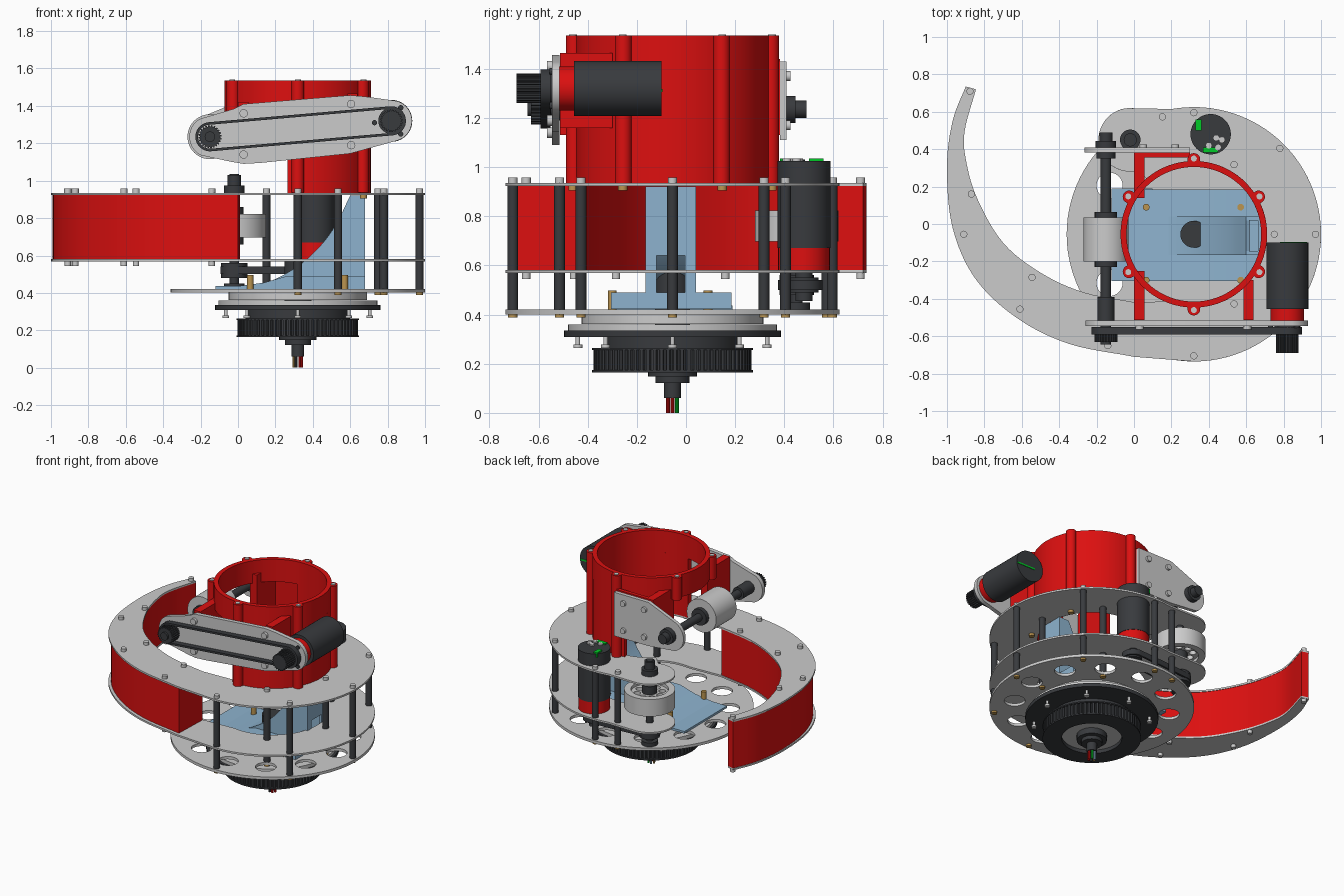
import bpy, bmesh
from math import sin, cos, radians, pi
from mathutils import Matrix, Vector

if "Cube" in bpy.data.objects:
    bpy.data.objects.remove(bpy.data.objects["Cube"])

CX, CY = 0.32, -0.055          # turret axis
C = (CX, CY)

def material(name, rgb):
    m = bpy.data.materials.new(name)
    m.diffuse_color = (*rgb, 1)
    m.use_nodes = True
    m.node_tree.nodes["Principled BSDF"].inputs["Base Color"].default_value = m.diffuse_color
    return m

RED = material("red", (0.72, 0.005, 0.005))
DARK = material("charcoal", (0.04, 0.043, 0.048))
BLUE = material("pale_blue", (0.27, 0.45, 0.62))
GREEN = material("green", (0.0, 0.6, 0.02))
BRASS = material("brass", (0.5, 0.3, 0.08))

def finish(name, bm, mat):
    me = bpy.data.meshes.new(name)
    bmesh.ops.recalc_face_normals(bm, faces=bm.faces)
    bm.to_mesh(me)
    bm.free()
    if mat:
        me.materials.append(mat)
    ob = bpy.data.objects.new(name, me)
    bpy.context.collection.objects.link(ob)
    return ob

def plate(name, loops, mid, t, mat=None, upright=False):
    """Extruded flat outline; inner loops become holes. Upright plates lie in xz."""
    cu = bpy.data.curves.new(name, 'CURVE')
    cu.dimensions, cu.fill_mode, cu.extrude = '2D', 'BOTH', t / 2
    for pts in loops:
        s = cu.splines.new('POLY')
        s.points.add(len(pts) - 1)
        for p, co in zip(s.points, pts):
            p.co = (co[0], co[1], 0, 1)
        s.use_cyclic_u = True
    tmp = bpy.data.objects.new("tmp", cu)
    bpy.context.collection.objects.link(tmp)
    dg = bpy.context.evaluated_depsgraph_get()
    src = bpy.data.meshes.new_from_object(tmp.evaluated_get(dg))
    bm = bmesh.new()
    bm.from_mesh(src)
    bpy.data.objects.remove(tmp)
    bpy.data.meshes.remove(src)
    bmesh.ops.remove_doubles(bm, verts=bm.verts, dist=1e-5)
    mx = (Matrix.Translation((0, mid, 0)) @ Matrix.Rotation(pi / 2, 4, 'X')
          if upright else Matrix.Translation((0, 0, mid)))
    bm.transform(mx)
    return finish(name, bm, mat)

def cyls(name, rods, mat=None, seg=28):
    """rods: (start, end, radius) cylinders in one object."""
    bm = bmesh.new()
    for p, q, r in rods:
        p, q = Vector(p), Vector(q)
        mx = Matrix.Translation((p + q) / 2) @ (q - p).to_track_quat('Z', 'Y').to_matrix().to_4x4()
        bmesh.ops.create_cone(bm, cap_ends=True, segments=seg, radius1=r, radius2=r,
                              depth=(q - p).length, matrix=mx)
    return finish(name, bm, mat)

def posts(name, spots, z0, z1, r, mat=None, seg=20):
    return cyls(name, [((x, y, z0), (x, y, z1), r) for x, y in spots], mat, seg)

def ypost(name, spots, y0, y1, r, mat=None, seg=28):
    return cyls(name, [((x, y0, z), (x, y1, z), r) for x, z in spots], mat, seg)

def boxes(name, bounds, mat=None):
    bm = bmesh.new()
    for x0, x1, y0, y1, z0, z1 in bounds:
        mx = Matrix.Translation(((x0+x1)/2, (y0+y1)/2, (z0+z1)/2)) @ Matrix.Diagonal((x1-x0, y1-y0, z1-z0, 1))
        bmesh.ops.create_cube(bm, size=1, matrix=mx)
    return finish(name, bm, mat)

def arc(c, r, a, b, n=28):
    return [(c[0] + r * cos(radians(a + (b - a) * i / n)), c[1] + r * sin(radians(a + (b - a) * i / n)))
            for i in range(n + 1)]

def circle(c, r, n=64):
    return arc(c, r, 0, 360, n)[:-1]

def polar(r, angles):
    return [(CX + r * cos(radians(a)), CY + r * sin(radians(a))) for a in angles]

def smooth(pts, n=6):
    """Catmull-Rom through the points."""
    v = [Vector(p) for p in pts]
    v = [2 * v[0] - v[1]] + v + [2 * v[-1] - v[-2]]
    out = []
    for a, b, c, d in zip(v, v[1:], v[2:], v[3:]):
        for i in range(n):
            t = i / n
            out.append(0.5 * (2*b + (c - a)*t + (2*a - 5*b + 4*c - d)*t*t + (3*b - a - 3*c + d)*t**3))
    return out + [v[-2]]

def teeth(c, r, n, depth):
    return [(c[0] + (r - d) * cos(2*pi*(i + f)/n), c[1] + (r - d) * sin(2*pi*(i + f)/n))
            for i in range(n) for f, d in ((0, depth), (.15, 0), (.6, 0), (.75, depth))]

def belt(name, p, q, r, mid, t, upright):
    a = math_angle(p, q)
    cap = lambda k: arc(q, k, a - 90, a + 90, 16) + arc(p, k, a + 90, a + 270, 16)
    return plate(name, [cap(r), cap(r - 0.014)], mid, t, DARK, upright)

def math_angle(p, q):
    return (Vector((1, 0)).angle_signed(Vector(q) - Vector(p)) * -180 / pi)

# --- Base turntable: gear, bearing and lightened plate
plate("base_plate", [circle(C, 0.68, 96)] + [circle(h, 0.07, 28) for h in polar(0.52, range(0, 360, 30))]
      + [circle(C, 0.2)], 0.411, 0.02)
plate("bearing_ring", [circle(C, 0.37), circle(C, 0.25)], 0.381, 0.04)
plate("bearing_seat", [circle(C, 0.425), circle(C, 0.25)], 0.348, 0.024)
plate("mount_ring", [circle(C, 0.442), circle(C, 0.22)], 0.322, 0.026, DARK)
plate("gear_neck", [circle(C, 0.28), circle(C, 0.2)], 0.288, 0.05, DARK)
plate("ring_gear", [teeth(C, 0.322, 72, 0.013), circle(C, 0.2)], 0.215, 0.09, DARK)
for i, z in enumerate((0.169, 0.26)):
    plate(f"gear_flange_{i}", [circle(C, 0.327), circle(C, 0.2)], z, 0.009, DARK)
plate("gear_dish", [circle(C, 0.21), circle(C, 0.05)], 0.2, 0.02)
cyls("slip_ring", [((CX, CY, a), (CX, CY, b), r) for a, b, r in
     ((0.148, 0.2, 0.1), (0.122, 0.15, 0.07), (0.06, 0.13, 0.034), (0.2, 0.57, 0.072))], DARK)
for i, m in enumerate((RED, GREEN, BLUE, BRASS, DARK, RED)):
    a = i * pi / 3
    posts(f"wire_{i}", [(CX + 0.021*cos(a), CY + 0.021*sin(a))], 0, 0.07, 0.008, m, 10)
screw = polar(0.385, range(0, 360, 45))
posts("bearing_screws", screw, 0.275, 0.31, 0.009)
posts("bearing_screw_heads", screw, 0.265, 0.279, 0.018)

# --- Scroll plates and red scroll wall
outer = smooth([(-.9, .735), (-.97, .55), (-1, .3), (-.97, -.02), (-.85, -.29), (-.63, -.5), (-.35, -.64), (0, -.71)])
inner = smooth([(-.845, .72), (-.905, .5), (-.9, .35), (-.84, .14), (-.7, -.1), (-.5, -.26), (-.27, -.365), (.01, -.42)])
WHEEL = (-0.02, 0.45)
outline = (outer + arc(C, 0.68, -90, 100, 60) + arc(WHEEL, 0.17, 95, 285)
           + arc(C, 0.36, 130, -100, 60) + inner[::-1])
plate("upper_plate", [outline], 0.929, 0.013)
plate("lower_plate", [outline], 0.575, 0.013)
wall_out = [o.lerp(i, 0.08) for o, i in zip(outer, inner)]
wall_in = [o.lerp(i, 0.98) for o, i in zip(outer, inner)]
plate("scroll_wall", [wall_out + wall_in[::-1]], 0.752, 0.341, RED)

# --- Standoffs and bolts
stand = polar(0.65, (-90, -45, 0, 45, 90, 105)) + polar(0.43, (-60, 0, 60))
posts("standoffs", stand, 0.42, 0.923, 0.022, DARK)
scroll = [(-.14, -.65), (-.61, -.455), (-.91, -.055), (-.877, .71), (-.545, -.285), (-.87, .16), (-.14, -.43)]
posts("upper_bolts", stand + scroll, 0.935, 0.957, 0.019)
posts("scroll_bolts", scroll, 0.545, 0.57, 0.017)
posts("base_bolts", stand, 0.388, 0.402, 0.019, BRASS)
posts("ramp_bolts", [(x, y) for x in (.065, .57) for y in (.09, -.3)], 0.42, 0.497, 0.018, BRASS)

# --- Blue ramp
curve = smooth([(0, .435), (.15, .455), (.3, .53), (.42, .63), (.52, .76), (.6, .922)])
profile = curve + [(.68, .922), (.68, .425), (0, .425)]
for i, y in enumerate((-0.155, 0.03)):
    plate(f"ramp_side_{i}", [profile], y, 0.02, BLUE, True)
plate("ramp_surface", [curve + [(p[0] + .02, p[1] - .01) for p in curve[::-1]]], -0.0625, 0.17, BLUE, True)
plate("ramp_foot", [[(0, .422), (.68, .422), (.68, .49), (.26, .49), (.14, .455), (0, .436)]],
      -0.06, 0.49, BLUE, True)
boxes("ramp_base_and_back", [(-.12, .1, -.305, .19, .421, .436), (.662, .68, -.165, .04, .64, .922),
                             (.662, .68, -.165, -.12, .49, .64), (.662, .68, -.005, .04, .49, .64)], BLUE)

# --- Red barrel: full ring above, open on the left below
plate("barrel_top", [circle(C, 0.392, 72), circle(C, 0.36, 72)], 1.453, 0.165, RED)
plate("barrel_lower", [arc(C, 0.392, -98, 98, 44) + arc(C, 0.36, 98, -98, 44)], 1.155, 0.44, RED)
posts("barrel_ribs", polar(0.4, (-90, -30, 30, 90)), 0.936, 1.5355, 0.034, RED)
posts("barrel_short_ribs", polar(0.4, (150, 210)), 1.37, 1.5355, 0.034, RED)
posts("barrel_top_bolts", polar(0.405, range(30, 390, 60)), 1.53, 1.54, 0.016)
posts("barrel_bolts", polar(0.405, (-90, -30, 30, 90)), 0.905, 0.923, 0.019, BRASS)
boxes("barrel_brackets", [(0, .055, -.513, -.25, 1.13, 1.42), (.585, .64, -.513, -.3, 1.16, 1.465),
                          (0, .055, .14, .382, 1.13, 1.44), (0, .3, .355, .382, 1.13, 1.44)], RED)

# --- Side plates carrying the top roller
ROLL, DRIVE = (-0.15, 1.235), (0.82, 1.32)
plate("front_side_plate", [arc(ROLL, 0.11, 120, 245) + [(-.03, 1.1), (.03, 1.09), (.12, 1.095), (.6, 1.145)]
      + arc(DRIVE, 0.11, -75, 75) + [(.68, 1.45), (.6, 1.457), (.03, 1.41), (-.02, 1.385)]], -0.53, 0.03, None, True)
plate("back_side_plate", [arc(ROLL, 0.115, 115, 245) + [(.02, 1.11), (.3, 1.11), (.3, 1.43), (.02, 1.43)]],
      0.395, 0.026, None, True)
ypost("front_plate_bolts", [(.03, 1.36), (.03, 1.14), (.605, 1.41), (.605, 1.19)], -0.565, -0.54, 0.022)
ypost("drive_screws", [(.73, 1.31), (.87, 1.39), (.87, 1.25)], -0.555, -0.54, 0.014, DARK)
ypost("back_plate_bolts", [(x, z) for x in (.05, .22) for z in (1.17, 1.37)], 0.405, 0.425, 0.02)

# --- Top roller, shaft, collars
rx, rz = ROLL
ypost("top_roller", [ROLL], -0.2, 0.035, 0.12, None, 48)
cyls("roller_shaft", [((rx, a, rz), (rx, b, rz), r) for a, b, r in
     ((-.645, .49, .028), (-.23, .065, .06), (-.515, -.39, .045), (.35, .385, .05), (.405, .445, .055), (.445, .49, .035))], DARK)

# --- Top drive: motor, pulleys, belt
plate("roller_pulley", [teeth(ROLL, 0.062, 24, 0.008)], -0.59, 0.08, DARK, True)
plate("drive_pulley", [teeth(DRIVE, 0.06, 24, 0.008)], -0.635, 0.11, DARK, True)
ypost("drive_pulley_flange", [DRIVE], -0.59, -0.545, 0.07, DARK)
belt("top_belt", ROLL, DRIVE, 0.078, -0.572, 0.04, True)
ypost("top_motor", [DRIVE], -0.455, -0.1, 0.112, DARK, 40)
ypost("top_motor_mount", [DRIVE], -0.515, -0.455, 0.09, RED, 40)
boxes("top_motor_connector", [(.78, .925, -.15, -.096, 1.305, 1.317)], GREEN)

# --- Flywheel with its vertical shaft and motor
wx, wy = WHEEL
plate("flywheel", [circle(WHEEL, 0.17, 48), circle(WHEEL, 0.125, 48)], 0.76, 0.125)
plate("flywheel_web", [circle(WHEEL, 0.128, 48)] + [circle((wx + .085*cos(a), wy + .085*sin(a)), .024, 16)
      for a in [k*pi/4 for k in range(8)]], 0.76, 0.08)
cyls("flywheel_shaft", [((wx, wy, a), (wx, wy, b), r) for a, b, r in
     ((.42, 1.035, .025), (.66, .86, .05), (.935, .975, .055), (.975, 1.03, .035), (.48, .56, .07), (.42, .45, .055))], DARK)
MOTOR = (0.41, 0.48)
posts("flywheel_motor", [MOTOR], 0.67, 1.025, 0.108, DARK, 40)
posts("flywheel_motor_mount", [MOTOR], 0.582, 0.67, 0.105, RED, 40)
posts("flywheel_motor_terminals", [(.4, .42), (.45, .41), (.44, .46), (.47, .45)], 1.02, 1.034, 0.017)
boxes("flywheel_motor_connectors", [(.37, .45, .383, .41, .98, 1.034), (.33, .36, .5, .56, 1.0, 1.034)], GREEN)
cyls("motor_pulley", [((*MOTOR, a), (*MOTOR, b), r) for a, b, r in ((.455, .58, .035), (.49, .55, .06))], DARK)
belt("flywheel_belt", WHEEL, MOTOR, 0.075, 0.52, 0.04, False)

# --- Smooth shading with sharp edges
bpy.ops.object.select_all(action='SELECT')
bpy.context.view_layer.objects.active = bpy.context.selected_objects[0]
bpy.ops.object.shade_smooth_by_angle(angle=radians(30))
